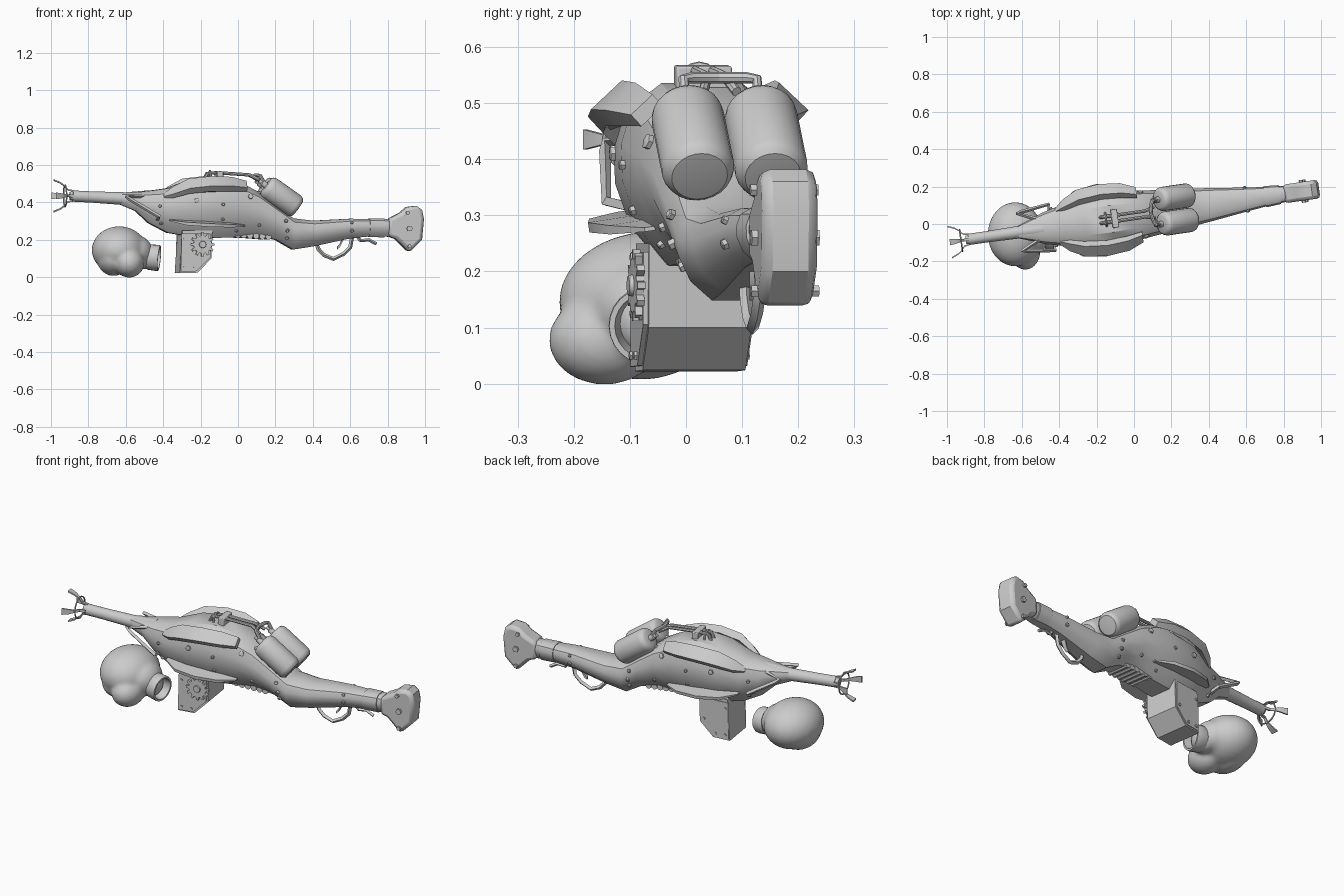
import bpy, bmesh, math
from mathutils import Vector, Matrix
from mathutils.bvhtree import BVHTree

if "Cube" in bpy.data.objects:
    bpy.data.objects.remove(bpy.data.objects["Cube"])

# The gun is built along x, then turned slightly about z
G = Matrix.Translation((0, 0.045, 0)) @ Matrix.Rotation(math.radians(8.2), 4, 'Z') @ Matrix.Diagonal((1.01, 1, 1, 1))
I = Matrix.Identity(4)

def finish(name, bm, M=G):
    bmesh.ops.recalc_face_normals(bm, faces=bm.faces)
    bm.transform(M)
    me = bpy.data.meshes.new(name)
    bm.to_mesh(me)
    bm.free()
    ob = bpy.data.objects.new(name, me)
    bpy.context.collection.objects.link(ob)
    return ob

def loft_bm(rings):
    bm = bmesh.new()
    vs = [[bm.verts.new(p) for p in r] for r in rings]
    n = len(vs[0])
    for a, b in zip(vs, vs[1:]):
        for i in range(n):
            bm.faces.new((a[i], a[(i + 1) % n], b[(i + 1) % n], b[i]))
    bm.faces.new(vs[0])
    bm.faces.new(vs[-1])
    bmesh.ops.recalc_face_normals(bm, faces=bm.faces)
    return bm

def lathe(name, p, axis, prof, n=20, M=G):
    q = Vector(axis).to_track_quat('Z', 'Y')
    rings = [[Vector(p) + q @ Vector((r * math.cos(2 * math.pi * i / n), r * math.sin(2 * math.pi * i / n), t))
              for i in range(n)] for t, r in prof]
    return finish(name, loft_bm(rings), M)

def blade(name, pts, w, t, tilt):
    # slab following a path, section turned by tilt in the yz plane
    c, s = math.cos(tilt), math.sin(tilt)
    rings = []
    for x, y, z, k in pts:
        rings.append([Vector((x, y + (a * c - b * s) * k, z + (a * s + b * c) * k))
                      for a, b in ((-w, -t), (w, -t), (w, t), (-w, t))])
    return finish(name, loft_bm(rings))

def plate(name, prof, y0, y1, bevel=0.0):
    ob = finish(name, loft_bm([[Vector((x, y, z)) for x, z in prof] for y in (y0, y1)]))
    if bevel:
        m = ob.modifiers.new('bevel', 'BEVEL')
        m.width, m.segments = bevel, 2
        m.limit_method, m.angle_limit = 'ANGLE', math.radians(50)
    return ob

def tube(name, pts, r, res=2, closed=False):
    cu = bpy.data.curves.new(name, 'CURVE')
    cu.dimensions, cu.bevel_depth, cu.bevel_resolution = '3D', r, res
    cu.use_fill_caps = True
    sp = cu.splines.new('POLY')
    sp.points.add(len(pts) - 1)
    for q, p in zip(sp.points, pts):
        q.co = (*p, 1)
    sp.use_cyclic_u = closed
    tmp = bpy.data.objects.new(name, cu)
    bm = bmesh.new()
    bm.from_mesh(bpy.data.meshes.new_from_object(tmp))
    bpy.data.objects.remove(tmp)
    return finish(name, bm)

# Hull and stock: x, top, bottom, half width
stations = [(-.63, .45, .388, .03), (-.55, .455, .355, .058), (-.48, .465, .29, .085), (-.38, .48, .238, .11),
            (-.26, .525, .218, .138), (-.12, .542, .21, .145), (0, .515, .215, .135), (.1, .462, .222, .122),
            (.2, .385, .2, .112), (.29, .318, .148, .102), (.4, .305, .165, .09), (.6, .315, .208, .064),
            (.72, .312, .22, .05), (.83, .315, .215, .042)]
half = [(.4, 0), (.78, .2), (.98, .45), (1, .65), (.86, .86), (.5, .98)]
section = half + [(-a, b) for a, b in reversed(half)]
hull = loft_bm([[Vector((x, a * w, b + f * (t - b))) for a, f in section] for x, t, b, w in stations])
tree = BVHTree.FromBMesh(hull)
finish('body_and_stock', hull)

# Barrel, collar and muzzle
lathe('barrel', (-.885, 0, .434), (1, 0, -.05), [(0, .03), (.1, .03), (.28, .034), (.4, .05)])
mz = .435
lathe('muzzle_tip', (-.9, 0, mz), (1, 0, 0), [(0, .021), (.02, .026)])
tube('muzzle_ring', [(-.925, .058 * math.cos(k * math.pi / 10), mz + .058 * math.sin(k * math.pi / 10))
                     for k in range(20)], .004, 1, True)
for k in range(4):
    R = Matrix.Translation((0, 0, mz)) @ Matrix.Rotation(k * math.pi / 2, 4, 'X')
    finish('muzzle_prong', loft_bm([[R @ Vector((x, r + b * .004, a * w)) for a, b in ((-1, -1), (1, -1), (1, 1), (-1, 1))]
           for x, r, w in ((-.88, .027, .008), (-.91, .032, .007), (-.93, .055, .008), (-.95, .07, .013), (-.985, .084, .018))]))

# Butt plate and stock band
plate('butt', [(.8, .312), (.865, .345), (.9, .375), (.95, .382), (.98, .36), (.99, .31), (.98, .2),
               (.912, .132), (.84, .205), (.8, .218)], -.05, .05, .018)
finish('stock_band', loft_bm([[Vector((x, a * w * 1.08, b - .004 + f * (t - b + .008))) for a, f in section]
       for x, t, b, w in ((.7, .312, .219, .053), (.78, .313, .217, .047))]))

# Paired side parts
for s in (-1, 1):
    blade('upper_shell', [(-.41, s * .085, .435, .3), (-.36, s * .11, .455, .75), (-.28, s * .14, .487, 1),
                          (-.16, s * .152, .5, 1), (-.05, s * .143, .498, .95), (.03, s * .12, .487, .7)],
          .038, .02, -s * .75)
    blade('shell_intake', [(-.24, s * .143, .48, 1), (-.08, s * .143, .488, 1)], .022, .018, -s * .75)
    blade('lower_fin', [(-.38, s * .1, .305, .35), (-.3, s * .135, .292, .9), (-.18, s * .15, .285, 1),
                        (-.06, s * .135, .28, .9), (.02, s * .105, .277, .4)], .045, .009, -s * .15)
    tube('side_bar', [(-.5, s * .05, .435), (-.61, s * .1, .43), (-.59, s * .105, .415), (-.44, s * .125, .325),
                      (-.44, s * .06, .31)], .011, 0)
    d = Vector((.815, 0, -.58))
    p = Vector((.14, s * .066, .49))
    lathe('tank', p, d, [(0, .045), (.006, .056), (.018, .063), (.03, .065), (.185, .065), (.198, .06), (.208, .05), (.21, .03)], 24)
    lathe('tank_valve', p + d * .005, -d, [(0, .016), (.03, .016), (.034, .011), (.05, .011)], 12)
    tube('tank_pipe', [p, (.11, s * .066, .542), (.1, s * .05, .545), (.09, 0, .545)], .01)
    tube('top_pipe', [(-.19, s * .016, .5), (-.165, s * .016, .555), (-.1, s * .016, .558), (.06, s * .016, .547),
                      (.11, s * .03, .52)], .009)
    tube('tank_strut', [(.1, s * .07, .45), (.13, s * .045, .44), (.2, s * .045, .4)], .012, 0)

# Pipe clamp on the spine, arched handle
plate('pipe_clamp', [(-.12, .53), (-.12, .568), (-.085, .566), (-.085, .525)], -.05, .05, .004)
tube('spine_arch', [(-.15, .035 * math.cos(a * math.pi / 8), .53 + .038 * math.sin(a * math.pi / 8)) for a in range(9)], .006)

# Magazine with gear
plate('magazine', [(-.31, .25), (-.325, .022), (-.23, .024), (-.155, .1), (-.15, .25)], -.09, .095)
for s in (-1, 1):
    plate('magazine_side', [(-.315, .235), (-.32, .03), (-.235, .032), (-.162, .105), (-.16, .235)], s * .09, s * .099)
    for x, z in ((-.3, .05), (-.245, .05), (-.3, .2), (-.18, .12)):
        lathe('magazine_bolt', (x, s * .098, z), (0, s, 0), [(0, .008), (.006, .008)], 6)
gear = []
for k in range(12):
    for da, r in ((-.16, .048), (-.09, .064), (.09, .064), (.16, .048)):
        a = k * math.pi / 6 + da
        gear.append((-.205 + r * math.cos(a), .175 + r * math.sin(a)))
plate('gear', gear, -.112, -.098)
lathe('gear_hub', (-.205, -.11, .175), (0, -1, 0), [(0, .02), (.01, .018)], 12)

# Belly ribs
for k in range(6):
    lathe('belly_rib', (-.01 + k * .033, -.06, .226 - k * .002), (0, 1, 0), [(0, .016), (.12, .016)], 10)

# Trigger group
tube('trigger_guard', [(.42, 0, .18), (.43, 0, .15), (.46, 0, .118), (.51, 0, .098), (.565, 0, .125), (.6, 0, .16), (.61, 0, .215)], .011, 0)
blade('trigger', [(.53, 0, .155, .8), (.545, 0, .17, 1), (.565, 0, .215, 1.3)], .01, .008, 0)
tube('rear_hook', [(.64, 0, .215), (.655, 0, .195), (.7, 0, .2), (.74, 0, .178)], .009, 0)

# Hex bolts set on the hull surface and the butt
spots = [(-.24, .41, .014), (.05, .43, .014), (-.1, .31, .009), (-.1, .39, .009), (-.43, .38, .009), (-.42, .29, .009),
         (-.02, .25, .008), (.1, .28, .009), (.24, .3, .01), (.25, .25, .01), (.25, .21, .01), (.6, .25, .01), (.6, .29, .008)]
for x, z, r in spots:
    for s in (-1, 1):
        loc, nor, _, _ = tree.ray_cast(Vector((x, s, z)), Vector((0, -s, 0)))
        if loc:
            lathe('bolt', loc - nor * .004, nor, [(0, r), (.012, r), (.014, r * .7)], 6)
for s in (-1, 1):
    for x, z, r in ((.91, .26, .016), (.9, .345, .011), (.91, .165, .011)):
        lathe('butt_bolt', (x, s * .048, z), (0, s, 0), [(0, r), (.013, r)], 6)

# Boxing glove: overlapping volumes fused into one soft skin
bm = bmesh.new()
for c, r in (((-.635, -.055, .145), (.147, .172, .127)), ((-.665, -.08, .1), (.09, .13, .093)),
             ((-.582, -.145, .078), (.082, .1, .08)), ((-.55, -.06, .135), (.095, .11, .09)),
             ((-.5, -.06, .11), (.06, .07, .068))):
    bmesh.ops.create_uvsphere(bm, u_segments=32, v_segments=20, radius=1,
                              matrix=Matrix.Translation(c) @ Matrix.Diagonal((*r, 1)))
glove = finish('glove', bm, I)
m = glove.modifiers.new('fuse', 'REMESH')
m.mode, m.voxel_size, m.use_smooth_shade = 'VOXEL', .01, True
m = glove.modifiers.new('soften', 'SMOOTH')
m.factor, m.iterations = .5, 6
lathe('glove_cuff', (-.5, -.06, .11), (1, -.12, -.1),
      [(0, .058), (.025, .068), (.07, .07), (.08, .068), (.08, .058), (.03, .052)], 24, I)

# Smooth shading with sharp edges kept
bpy.ops.object.select_all(action='DESELECT')
for ob in bpy.context.scene.objects:
    ob.select_set(True)
bpy.context.view_layer.objects.active = glove
bpy.ops.object.shade_smooth_by_angle(angle=math.radians(35))
